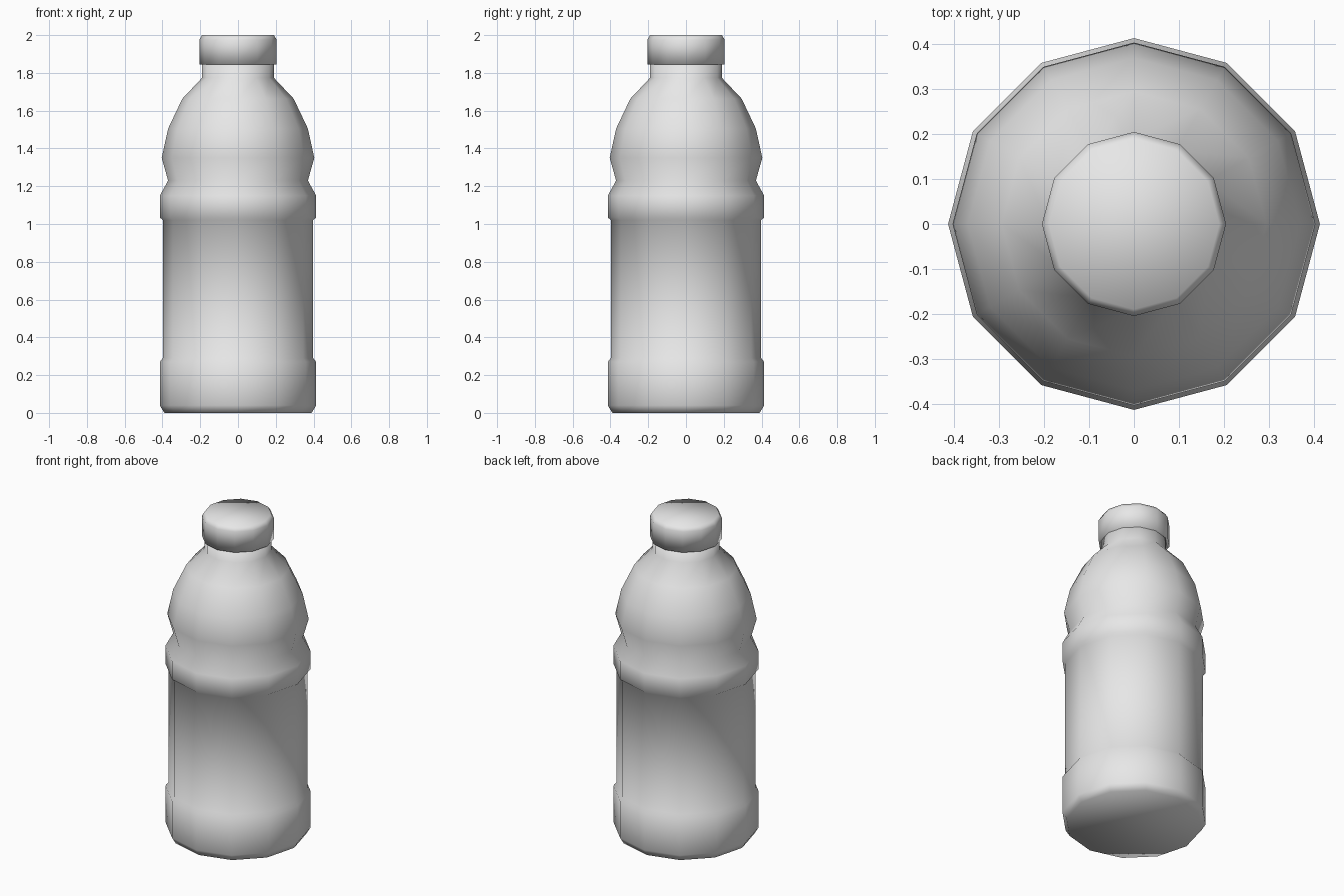
import bpy
import bmesh
from math import cos, sin, tau

cube = bpy.data.objects.get("Cube")
if cube:
    bpy.data.objects.remove(cube, do_unlink=True)

SIDES = 12

grey = bpy.data.materials.new("plain_grey")
grey.use_nodes = True
colour = (0.8, 0.8, 0.8, 1)
grey.diffuse_color = colour
grey.node_tree.nodes["Principled BSDF"].inputs["Base Color"].default_value = colour


def lathe(name, profile):
    """Turn a bottom-to-top (radius, height) profile around z and cap both ends."""
    bm = bmesh.new()
    rings = [[bm.verts.new((r * cos(tau * i / SIDES), r * sin(tau * i / SIDES), z))
              for i in range(SIDES)] for r, z in profile]
    for low, high in zip(rings, rings[1:]):
        for i in range(SIDES):
            j = (i + 1) % SIDES
            bm.faces.new((low[i], low[j], high[j], high[i]))
    bm.faces.new(rings[0][::-1])
    bm.faces.new(rings[-1])
    for face in bm.faces:
        face.smooth = True
    mesh = bpy.data.meshes.new(name)
    bm.to_mesh(mesh)
    bm.free()
    mesh.materials.append(grey)
    obj = bpy.data.objects.new(name, mesh)
    bpy.context.collection.objects.link(obj)
    return obj


# Bottle: foot, recessed label band, grip ring, waist, dome and neck
lathe("bottle_body", [
    (0.39, 0), (0.414, 0.04), (0.414, 0.27), (0.398, 0.29),
    (0.398, 1.02), (0.414, 1.035), (0.414, 1.15), (0.37, 1.23),
    (0.404, 1.35), (0.37, 1.505), (0.295, 1.663), (0.19, 1.774),
    (0.19, 1.86),
])

# Screw cap with a bevelled top edge
lathe("screw_cap", [(0.205, 1.845), (0.205, 1.975), (0.19, 2.0)])
